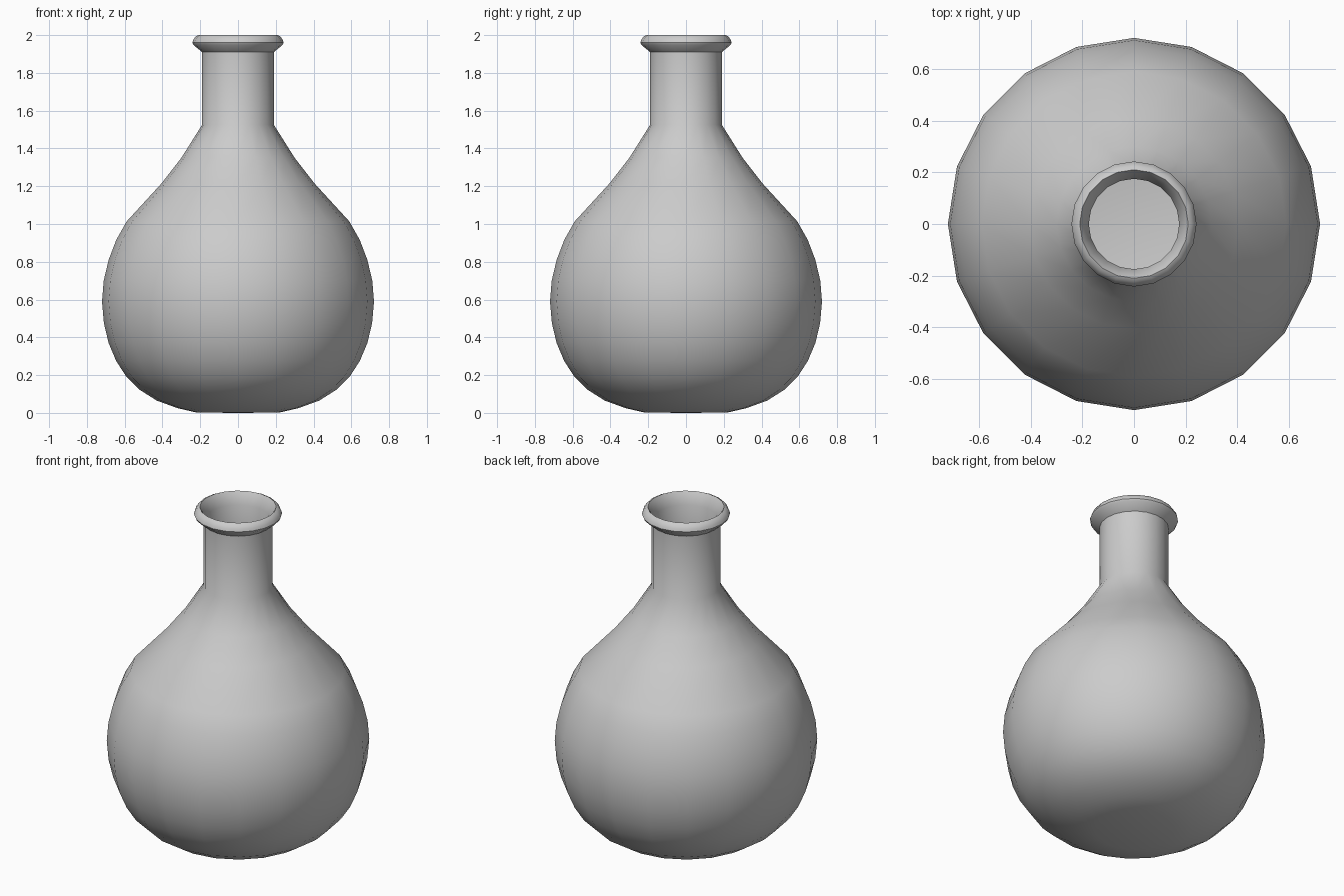
import bpy, bmesh, math

if "Cube" in bpy.data.objects:
    bpy.data.objects.remove(bpy.data.objects["Cube"])

SIDES = 20
WALL = 0.015

# Outer body, from the base centre up to the neck top (radius, height)
body = [(0.22, 0.002), (0.32, 0.025), (0.43, 0.065), (0.52, 0.122),
        (0.59, 0.19), (0.645, 0.275), (0.685, 0.37), (0.71, 0.475),
        (0.72, 0.59), (0.711, 0.70), (0.685, 0.81), (0.645, 0.915),
        (0.59, 1.013), (0.405, 1.215), (0.30, 1.35), (0.19, 1.525), (0.19, 1.91)]
# Flared lip, over the top and into the neck
lip = [(0.236, 1.948), (0.242, 1.96), (0.237, 1.975), (0.224, 1.993), (0.21, 2.0),
       (0.20, 1.985), (0.175, 1.93)]


def offset_inward(points, d):
    # Shift a profile along its normal to get the inner wall
    out = []
    for i, (r, z) in enumerate(points):
        a, b = points[max(i - 1, 0)], points[min(i + 1, len(points) - 1)]
        tr, tz = b[0] - a[0], b[1] - a[1]
        n = math.hypot(tr, tz)
        out.append((r - d * tz / n, z + d * tr / n))
    return out


def revolve(name, profile):
    bm = bmesh.new()
    rings = []
    for r, z in profile:
        if r == 0:
            rings.append([bm.verts.new((0, 0, z))] * SIDES)
        else:
            rings.append([bm.verts.new((r * math.cos(2 * math.pi * k / SIDES),
                                        r * math.sin(2 * math.pi * k / SIDES), z))
                          for k in range(SIDES)])
    for lo, hi in zip(rings, rings[1:]):
        for k in range(SIDES):
            j = (k + 1) % SIDES
            bm.faces.new(dict.fromkeys((lo[k], lo[j], hi[j], hi[k])))
    bmesh.ops.recalc_face_normals(bm, faces=bm.faces)
    mesh = bpy.data.meshes.new(name)
    bm.to_mesh(mesh)
    bm.free()
    obj = bpy.data.objects.new(name, mesh)
    bpy.context.collection.objects.link(obj)
    bpy.context.view_layer.objects.active = obj
    obj.select_set(True)
    bpy.ops.object.shade_smooth_by_angle(angle=math.radians(40))
    obj.select_set(False)
    return obj


# Hollow flask: outer wall, lip and inner wall in one closed profile
inner = offset_inward(body[:-1], WALL)[::-1]
revolve("flask", [(0, 0)] + body + lip + inner + [(0, WALL)])
